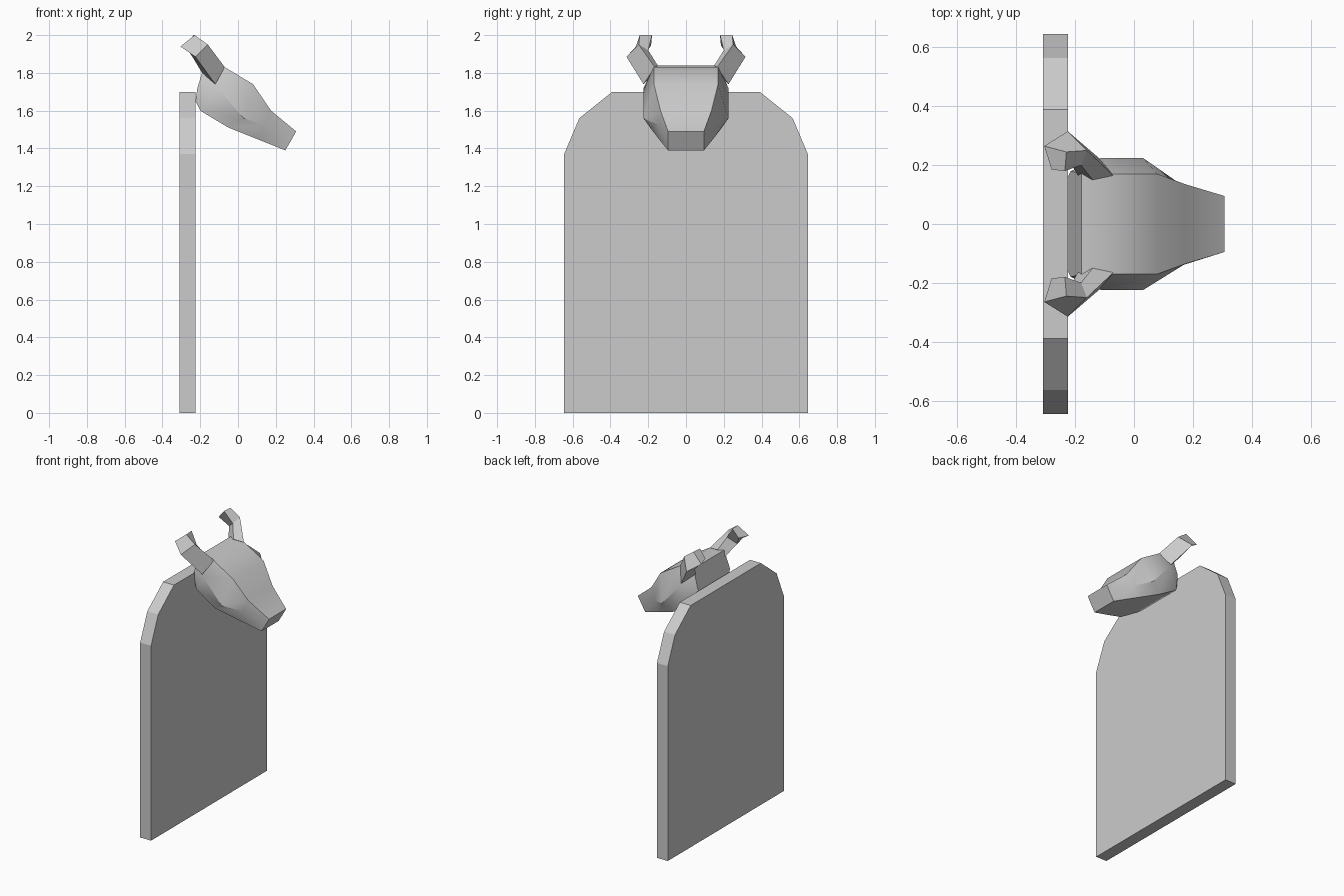
import bpy, bmesh

if "Cube" in bpy.data.objects:
    bpy.data.objects.remove(bpy.data.objects["Cube"])


def make(name, rings, smooth=None):
    """Skin a list of equal-sized closed rings and cap both ends."""
    bm = bmesh.new()
    loops = [[bm.verts.new(p) for p in ring] for ring in rings]
    n = len(loops[0])
    for a, b in zip(loops, loops[1:]):
        for i in range(n):
            j = (i + 1) % n
            bm.faces.new((a[i], a[j], b[j], b[i]))
    bm.faces.new(loops[0])
    bm.faces.new(loops[-1])
    bmesh.ops.recalc_face_normals(bm, faces=bm.faces)
    mesh = bpy.data.meshes.new(name)
    bm.to_mesh(mesh)
    bm.free()
    ob = bpy.data.objects.new(name, mesh)
    bpy.context.collection.objects.link(ob)
    if smooth:
        bpy.ops.object.select_all(action='DESELECT')
        ob.select_set(True)
        bpy.context.view_layer.objects.active = ob
        bpy.ops.object.shade_smooth_by_angle(angle=smooth)
    return ob


# Upright board with chamfered top corners
half = [(0.645, 0), (0.645, 1.37), (0.565, 1.56), (0.39, 1.70)]
outline = half + [(-y, z) for y, z in reversed(half)]
make("backboard", [[(x, y, z) for y, z in outline] for x in (-0.31, -0.225)])

# Head: each section lists top, middle and bottom points (x, half width, z)
sections = [
    [(-0.178, 0.17, 1.84), (-0.215, 0.18, 1.72), (-0.225, 0.16, 1.65)],
    [(-0.07, 0.17, 1.83), (-0.11, 0.225, 1.72), (-0.20, 0.18, 1.60)],
    [(0.08, 0.17, 1.74), (0.03, 0.225, 1.56), (-0.05, 0.19, 1.51)],
    [(0.175, 0.135, 1.60), (0.14, 0.148, 1.52), (0.10, 0.144, 1.45)],
    [(0.308, 0.095, 1.49), (0.28, 0.095, 1.44), (0.25, 0.095, 1.39)],
]
make("head", [s + [(x, -y, z) for x, y, z in reversed(s)] for s in sections], 0.6)

# Horns: four-sided, curving out, back and in again
horn = [
    [(-0.07, 0.165, 1.83), (-0.12, 0.225, 1.74), (-0.19, 0.165, 1.80), (-0.14, 0.15, 1.84)],
    [(-0.16, 0.25, 1.95), (-0.225, 0.315, 1.885), (-0.235, 0.235, 1.875), (-0.18, 0.20, 1.92)],
    [(-0.23, 0.245, 2.0), (-0.305, 0.265, 1.94), (-0.28, 0.185, 1.945), (-0.235, 0.18, 2.0)],
]
for name, side in (("left_horn", 1), ("right_horn", -1)):
    make(name, [[(x, y * side, z) for x, y, z in ring] for ring in horn], 0.5)
